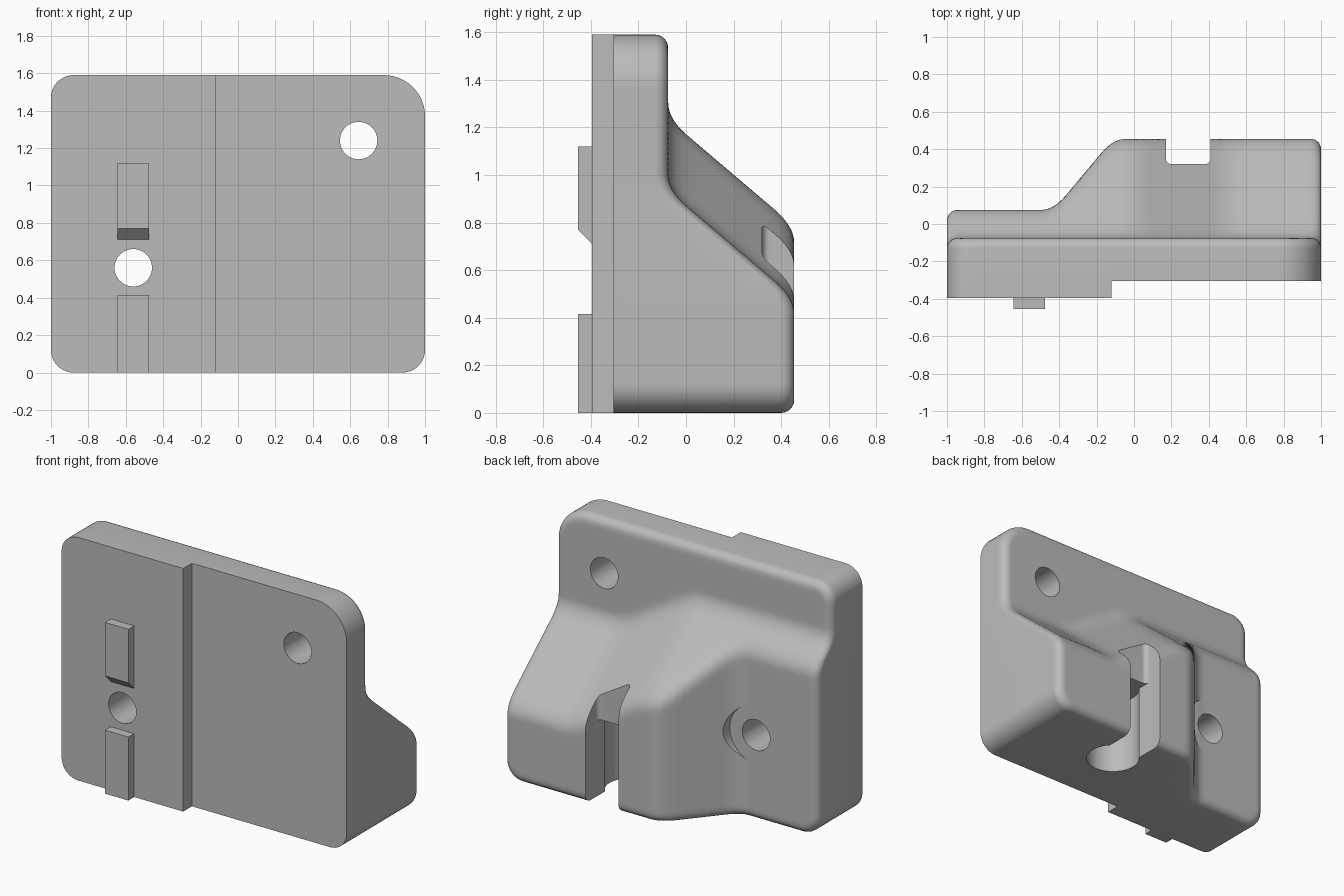
import bpy
import bmesh
import math

if "Cube" in bpy.data.objects:
    bpy.data.objects.remove(bpy.data.objects["Cube"], do_unlink=True)

HEIGHT, STEP_X, FILLET = 1.59, -0.12, 0.055
FRONT_DEEP, FRONT_SHALLOW = -0.395, -0.305
PLATE_BACK, SHELF_BACK, BLOCK_BACK = -0.075, 0.075, 0.455

grey = bpy.data.materials.new("plain grey")
grey.use_nodes = True
grey.diffuse_color = (0.5, 0.5, 0.5, 1)
grey.node_tree.nodes["Principled BSDF"].inputs["Base Color"].default_value = (0.5, 0.5, 0.5, 1)


def finish(name, bm):
    bmesh.ops.recalc_face_normals(bm, faces=bm.faces)
    mesh = bpy.data.meshes.new(name)
    bm.to_mesh(mesh)
    bm.free()
    mesh.materials.append(grey)
    obj = bpy.data.objects.new(name, mesh)
    bpy.context.collection.objects.link(obj)
    return obj


def prism(name, points, axis, low, high):
    """Extrude a 2D profile along the x, y or z axis."""
    place = {"x": lambda p, h: (h, p[0], p[1]),
             "y": lambda p, h: (p[0], h, p[1]),
             "z": lambda p, h: (p[0], p[1], h)}[axis]
    bm = bmesh.new()
    a = [bm.verts.new(place(p, low)) for p in points]
    b = [bm.verts.new(place(p, high)) for p in points]
    bm.faces.new(a)
    bm.faces.new(b)
    for i in range(len(a)):
        j = (i + 1) % len(a)
        bm.faces.new((a[i], a[j], b[j], b[i]))
    return finish(name, bm)


def arc(cx, cy, r, start=0, sweep=360, n=48):
    count = n if sweep == 360 else n + 1
    angles = [math.radians(start + sweep * i / n) for i in range(count)]
    return [(cx + r * math.cos(a), cy + r * math.sin(a)) for a in angles]


def soft_min(a, b, k=0.08):
    h = max(k - abs(a - b), 0) / k
    return min(a, b) - h * h * k / 4


def soft_max(a, b, k=0.08):
    return -soft_min(-a, -b, k)


def corner_radius(x, upper):
    return 0.22 if upper and x > 0 else 0.12


def edge_height(x, upper):
    """Height of the rounded outline at x, on its top or bottom side."""
    r = corner_radius(x, upper)
    over = max(abs(x) - 1 + r, 0)
    inset = r - math.sqrt(max(r * r - over * over, 0))
    return HEIGHT - inset if upper else inset


def rim_distance(x, z):
    r = corner_radius(x, z > HEIGHT / 2)
    qx = abs(x) - 1 + r
    qz = abs(z - HEIGHT / 2) - HEIGHT / 2 + r
    return max(r - min(max(qx, qz), 0) - math.hypot(max(qx, 0), max(qz, 0)), 0)


def back_depth(x, z):
    # Shelf, slanted flank and block, cut by the sloping roof
    flank = 0.11 + 1.2 * (x + 0.4)
    profile = soft_max(SHELF_BACK, soft_min(BLOCK_BACK, flank))
    ridge = 1.235 - 0.6 * soft_max(0, soft_min(0.5, x))
    roof = PLATE_BACK + (ridge - z) / 0.85
    y = soft_max(PLATE_BACK, soft_min(profile, roof))
    # Rounded outer rim
    short = max(FILLET - rim_distance(x, z), 0)
    return y - FILLET + math.sqrt(max(FILLET ** 2 - short ** 2, 0))


def build_body():
    columns = [-0.88 - 0.12 * math.sin(math.pi / 2 * i / 10) for i in range(1, 11)]
    columns += [0.78 + 0.22 * math.sin(math.pi / 2 * i / 14) for i in range(1, 15)]
    columns += [-0.88 + 1.66 * i / 60 for i in range(61)]
    columns += [STEP_X - 0.0005, STEP_X + 0.0005]
    columns.sort()
    rim = [FILLET / HEIGHT * (1 - math.cos(math.pi / 2 * i / 6)) for i in range(6)]
    inner = [rim[-1] + (1 - 2 * rim[-1]) * i / 70 for i in range(1, 70)]
    rows = rim + inner + [1 - t for t in reversed(rim)]

    bm = bmesh.new()
    last_i, last_j = len(columns) - 1, len(rows) - 1
    back, front = {}, {}
    for i, x in enumerate(columns):
        low, high = edge_height(x, False), edge_height(x, True)
        for j, t in enumerate(rows):
            z = low + (high - low) * t
            back[i, j] = bm.verts.new((x, back_depth(x, z), z))
            if i in (0, last_i) or j in (0, last_j):
                y = FRONT_DEEP if x < STEP_X else FRONT_SHALLOW
                front[i, j] = bm.verts.new((x, y, z))

    # Sculpted back
    for i in range(last_i):
        for j in range(last_j):
            bm.faces.new((back[i, j], back[i + 1, j], back[i + 1, j + 1], back[i, j + 1]))
    # Outer walls
    for i in range(last_i):
        for j in (0, last_j):
            bm.faces.new((back[i, j], back[i + 1, j], front[i + 1, j], front[i, j]))
    for j in range(last_j):
        for i in (0, last_i):
            bm.faces.new((back[i, j], back[i, j + 1], front[i, j + 1], front[i, j]))
    # Two front levels and the step between them
    k = max(i for i, x in enumerate(columns) if x < STEP_X)
    bm.faces.new([front[i, 0] for i in range(k + 1)]
                 + [front[i, last_j] for i in range(k, -1, -1)]
                 + [front[0, j] for j in range(last_j - 1, 0, -1)])
    bm.faces.new([front[i, 0] for i in range(k + 1, last_i + 1)]
                 + [front[last_i, j] for j in range(1, last_j)]
                 + [front[i, last_j] for i in range(last_i, k, -1)])
    bm.faces.new((front[k, 0], front[k + 1, 0], front[k + 1, last_j], front[k, last_j]))
    return finish("bracket_body", bm)


body = build_body()

# Cutters for bolt holes, counterbore, keyhole pocket and rear slot
slot = [(0.41, 0.7), (0.17, 0.7)]
slot += arc(0.20, 0.35, 0.03, 180, 90, 6) + arc(0.38, 0.35, 0.03, 270, 90, 6)
cutters = [
    prism("upper_bolt_hole", arc(0.645, 1.24, 0.1), "y", -1, 1),
    prism("lower_bolt_hole", arc(-0.56, 0.56, 0.1), "y", -1, 1),
    prism("counterbore", arc(-0.56, 0.56, 0.19), "y", SHELF_BACK + 0.0007, 1),
    prism("round_pocket", arc(0.29, 0.14, 0.165), "z", -0.2, 0.5),
    prism("pocket_neck", [(0.171, 0.14), (0.409, 0.14), (0.409, 0.69), (0.171, 0.69)],
          "z", -0.21, 0.499),
    prism("rear_slot", slot, "z", -0.22, 1.5),
]
bpy.ops.object.select_all(action="DESELECT")
body.select_set(True)
bpy.context.view_layer.objects.active = body
for cutter in cutters:
    cutter.hide_render = True
    cut = body.modifiers.new(cutter.name, "BOOLEAN")
    cut.operation = "DIFFERENCE"
    cut.solver = "EXACT"
    cut.object = cutter
    bpy.ops.object.modifier_apply(modifier=cut.name)
    bpy.data.objects.remove(cutter, do_unlink=True)
bpy.ops.object.shade_smooth_by_angle(angle=math.radians(30))

# Locating tabs on the front
prism("upper_tab", [(-0.38, 0.71), (-0.395, 0.71), (-0.455, 0.77), (-0.455, 1.12), (-0.38, 1.12)],
      "x", -0.645, -0.475)
prism("lower_tab", [(-0.38, 0), (-0.455, 0), (-0.455, 0.415), (-0.38, 0.415)],
      "x", -0.645, -0.475)
